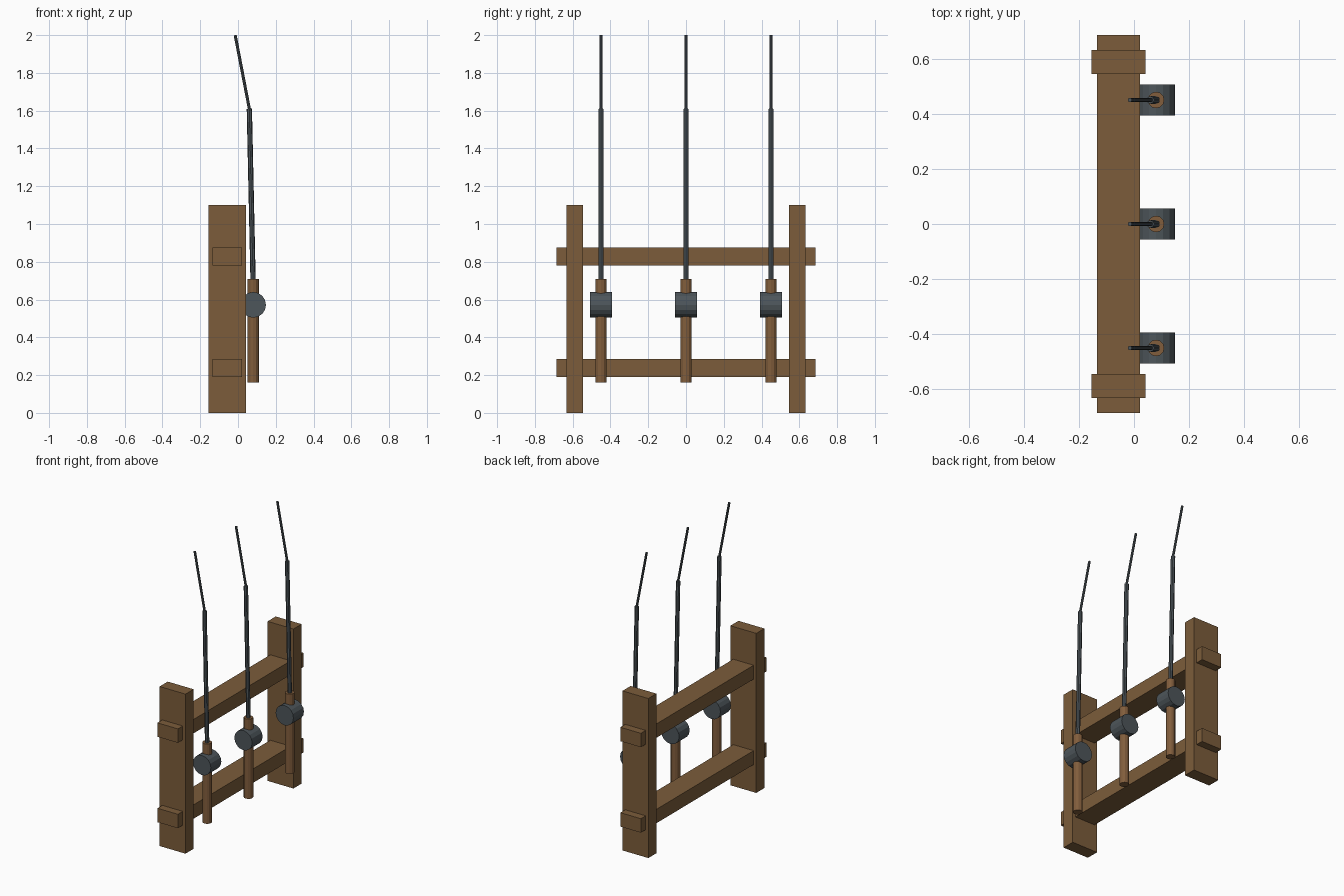
import bpy
from mathutils import Vector

cube = bpy.data.objects.get("Cube")
if cube:
    bpy.data.objects.remove(cube, do_unlink=True)


def material(name, colour):
    mat = bpy.data.materials.new(name)
    mat.use_nodes = True
    mat.diffuse_color = (*colour, 1)
    mat.node_tree.nodes["Principled BSDF"].inputs["Base Color"].default_value = (*colour, 1)
    return mat


timber = material("timber brown", (0.2, 0.108, 0.043))
handle_wood = material("handle brown", (0.22, 0.11, 0.045))
iron = material("iron grey", (0.075, 0.092, 0.103))


def box(name, low, high, mat):
    low, high = Vector(low), Vector(high)
    bpy.ops.mesh.primitive_cube_add(size=1, location=(low + high) / 2)
    obj = bpy.context.object
    obj.name = name
    obj.scale = high - low
    bpy.ops.object.transform_apply(location=False, rotation=False, scale=True)
    obj.data.materials.append(mat)


def rod(name, start, end, radius, sides, mat):
    start, end = Vector(start), Vector(end)
    axis = end - start
    bpy.ops.mesh.primitive_cylinder_add(vertices=sides, radius=radius, depth=axis.length,
                                        location=(start + end) / 2)
    obj = bpy.context.object
    obj.name = name
    obj.rotation_euler = axis.to_track_quat("Z", "Y").to_euler()
    obj.data.materials.append(mat)


# Upright posts
for side, y in (("front", -0.588), ("back", 0.588)):
    box(side + "_post", (-0.155, y - 0.044, 0), (0.042, y + 0.044, 1.1), timber)

# Cross beams poking through the posts
for level, z in (("lower", 0.238), ("upper", 0.827)):
    box(level + "_beam", (-0.135, -0.685, z - 0.048), (0.021, 0.685, z + 0.048), timber)

# Three hanging hammers: handle, head and bent two-part hanger
for place, y in (("front", -0.45), ("middle", 0), ("back", 0.45)):
    rod(place + "_handle", (0.08, y, 0.16), (0.08, y, 0.71), 0.03, 12, handle_wood)
    rod(place + "_head", (0.08, y - 0.057, 0.572), (0.08, y + 0.057, 0.572), 0.068, 16, iron)
    rod(place + "_lower_hanger", (0.08, y, 0.69), (0.06, y, 1.61), 0.014, 8, iron)
    rod(place + "_upper_hanger", (0.062, y, 1.6), (-0.015, y, 2.0), 0.008, 8, iron)
